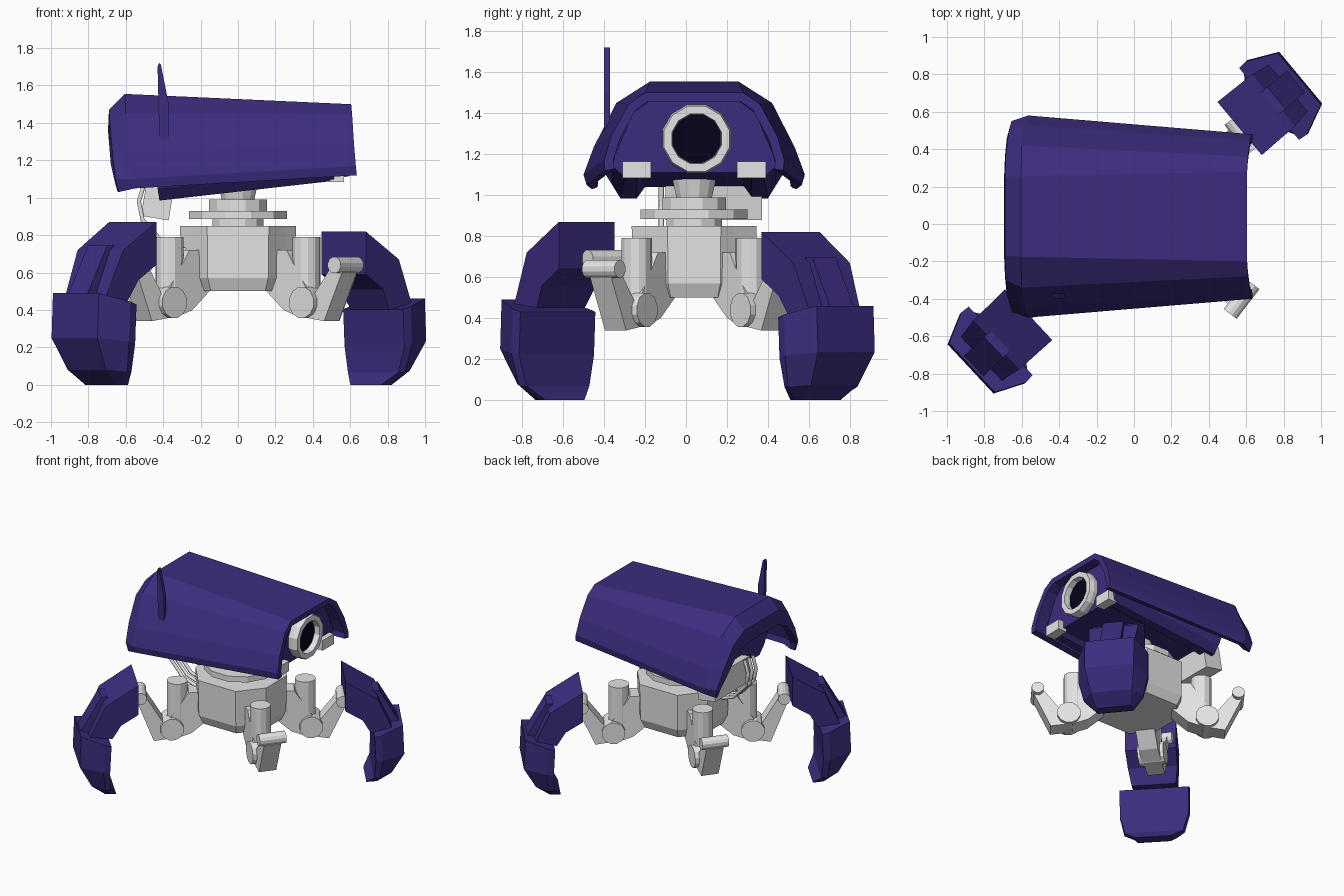
import bpy, bmesh, math
from mathutils import Matrix, Vector

if "Cube" in bpy.data.objects:
    bpy.data.objects.remove(bpy.data.objects["Cube"])

CY = 0.04  # the body axis sits slightly behind the origin


def material(name, rgb):
    m = bpy.data.materials.new(name)
    m.diffuse_color = (*rgb, 1)
    m.use_nodes = True
    m.node_tree.nodes["Principled BSDF"].inputs["Base Color"].default_value = m.diffuse_color
    return m


PURPLE = material("purple armour", (0.046, 0.025, 0.21))
GREY = material("light grey metal", (0.78, 0.78, 0.78))
DARK = material("dark lens", (0.001, 0.001, 0.010))


def make(name, verts, faces, mat, frame=Matrix()):
    bm = bmesh.new()
    vs = [bm.verts.new(frame @ Vector(v)) for v in verts]
    for f in faces:
        bm.faces.new([vs[i] for i in f])
    bmesh.ops.recalc_face_normals(bm, faces=bm.faces)
    me = bpy.data.meshes.new(name)
    bm.to_mesh(me)
    bm.free()
    me.materials.append(mat)
    ob = bpy.data.objects.new(name, me)
    bpy.context.collection.objects.link(ob)
    return ob


def loft(name, rings, mat, frame=Matrix(), closed=True):
    """Skin equal-length rings; closed rings also get end caps."""
    n = len(rings[0])
    faces = []
    for k in range(len(rings) - 1):
        for i in range(n if closed else n - 1):
            j = (i + 1) % n
            faces.append((k*n + i, k*n + j, k*n + n + j, k*n + n + i))
    if closed:
        faces += [tuple(range(n)), tuple(range((len(rings) - 1)*n, len(rings)*n))]
    return make(name, [p for r in rings for p in r], faces, mat, frame)


def slab(name, profile, half, mat, frame=Matrix()):
    """Radial profile (x, z) given a sideways thickness."""
    return loft(name, [[(x, s*half, z) for x, z in profile] for s in (-1, 1)], mat, frame)


def tube(name, a, b, ra, rb, mat, frame=Matrix(), sides=12):
    a, b = Vector(a), Vector(b)
    q = (b - a).to_track_quat('Z', 'Y')
    ring = lambda c, r: [c + q @ Vector((r*math.cos(t), r*math.sin(t), 0))
                         for t in ((i + 0.5)*2*math.pi/sides for i in range(sides))]
    return loft(name, [ring(a, ra), ring(b, rb)], mat, frame)


def box(name, c, size, mat, frame=Matrix()):
    x, y, z = (s/2 for s in size)
    return loft(name, [[(u*x, v*y, w*z) for u, v in ((-1, -1), (1, -1), (1, 1), (-1, 1))]
                       for w in (-1, 1)], mat, Matrix.Translation(c) @ frame)


def radial(deg):
    return Matrix.Translation((0, CY, 0)) @ Matrix.Rotation(math.radians(deg), 4, 'Z')


centre = Matrix.Translation((0, CY, 0))

# base block, a many-sided drum tapered underneath
drum = [(.31, .10), (.255, .205), (.165, .275), (.165, .305)]
quarter = [(.31, .13), (.25, .20), (.165, .305)]
drum = (quarter + [(-x, y) for x, y in reversed(quarter)]
        + [(-x, -y) for x, y in quarter] + [(x, -y) for x, y in reversed(quarter)])
loft("base_block", [[(x*s, y*s, z) for x, y in drum]
                    for s, z in ((.88, .50), (.98, .57), (1, .85))], GREY, centre)

# turntable neck
for name, z0, z1, r0, r1 in (("neck_foot", .84, .89, .14, .14), ("neck_disc", .885, .93, .27, .27),
                             ("neck_collar", .93, .99, .16, .16), ("neck_top", .99, 1.10, .09, .115)):
    tube(name, (0, 0, z0), (0, 0, z1), r0, r1, GREY, centre, 12)

# four hips: gusset, upright cylinder, joint barrel, arm and arm pin
for name, deg, lift in (("back_right", 37, 0), ("back_left", 143, 0),
                        ("front_left", 217.5, .05), ("front_right", 322.5, 0)):
    f = radial(deg)
    slab(name + "_hip_gusset", [(.2, .72), (.38, .72), (.55, .46), (.47, .36), (.36, .40), (.2, .54)],
         .07, GREY, f)
    tube(name + "_hip_cylinder", (.46, 0, .50), (.46, 0, .79), .075, .075, GREY, f)
    tube(name + "_hip_joint", (.50, -.095, .44), (.50, .095, .44), .085, .085, GREY, f)
    slab(name + "_arm", [(.50, .36), (.63, .34), (.75, .60 + lift), (.70, .66 + lift), (.56, .48)],
         .065, GREY, f)
    tube(name + "_arm_pin", (.725, -.10, .64 + lift), (.725, .10, .64 + lift), .045, .045, GREY, f)


# armoured legs on one diagonal only
def leg(name, deg, dr, dz, squash):
    f = radial(deg) @ Matrix.Translation((dr, 0, 0))
    up = f @ Matrix.Translation((0, 0, dz))
    # upper plate: profile with its own half width at each point
    prof = [(.765, .87, .185), (1.0, .72, .18), (1.11, .47, .16),
            (.95, .45, .16), (.89, .56, .18), (.765, .64, .185)]
    loft(name + "_upper_armour", [[(r, s*w, z) for r, z, w in prof] for s in (-1, 1)], PURPLE, up)
    slab(name + "_armour_bar", [(.97, .745), (1.02, .745), (1.17, .48), (1.07, .46)], .075, PURPLE, up)
    # lower plate: rows of radius, half width, height for outer edge, wing and inner edge
    rows = (((1.18, .18, .49), (1.02, .255, .445), (.97, .25, .43)),
            ((1.19, .18, .25), (1.03, .255, .23), (.98, .25, .22)),
            ((1.10, .15, .08), (1.01, .22, .07), (.97, .21, .07)),
            ((1.00, .12, 0), (.96, .13, 0), (.92, .13, 0)))
    rings = [[(r, w, z*squash) for r, w, z in row] + [(r, -w, z*squash) for r, w, z in reversed(row)]
             for row in rows]
    loft(name + "_lower_armour", rings, PURPLE, f)


leg("front_left_leg", 223, .005, 0, 1)
leg("back_right_leg", 39.8, -.03, -.05, .94)


# head shell: an arched loft, open below, at the nose and under the tail
def arch(pts):
    """Half arch of (x, half width, z) from top to rim, mirrored to a full arch."""
    return [(x, -w, z) for x, w, z in reversed(pts)] + list(pts)


shell = loft("head_shell", [arch(p) for p in (
    [(-.695, .20, 1.36), (-.69, .32, 1.30), (-.68, .42, 1.18), (-.66, .475, 1.09), (-.645, .48, 1.035)],
    [(-.69, .21, 1.47), (-.685, .34, 1.40), (-.67, .45, 1.23), (-.655, .51, 1.10), (-.64, .50, 1.03)],
    [(-.605, .215, 1.555), (-.60, .38, 1.45), (-.58, .49, 1.235), (-.565, .54, 1.10), (-.55, .525, 1.05)],
    [(.605, .24, 1.50), (.61, .32, 1.445), (.62, .405, 1.29), (.63, .44, 1.17), (.635, .435, 1.12)])],
    PURPLE, centre, closed=False)
mod = shell.modifiers.new("thickness", 'SOLIDIFY')
mod.thickness = .045
mod.offset = -1

# hull inside the shell: face panel at its nose, two rails along the bottom
loft("head_hull", [arch(p) for p in (
    [(-.42, .20, 1.50), (-.42, .34, 1.40), (-.43, .45, 1.13), (-.43, .40, 1.05), (-.42, .36, .985),
     (-.42, .28, .985), (-.42, .24, 1.04)][::-1],
    [(.52, .22, 1.46), (.52, .30, 1.40), (.53, .385, 1.20), (.52, .40, 1.14), (.51, .34, 1.09),
     (.51, .28, 1.09), (.52, .24, 1.11)][::-1])],
    PURPLE, centre)

# lens: grey ring with a dark recessed glass
eye = Matrix.Translation((0, CY + .012, 1.275)) @ Matrix.Rotation(math.pi/12, 4, 'X')
ring = lambda x, r: [(x, r*math.cos(i*math.pi/6), r*math.sin(i*math.pi/6)) for i in range(12)]
rings = [ring(.48, .165), ring(.56, .173), ring(.595, .165), ring(.595, .125), ring(.54, .12), ring(.48, .12)]
loft("lens_ring", rings + [rings[0]], GREY, eye)
tube("lens_glass", (.50, 0, 0), (.55, 0, 0), .123, .123, DARK, eye)

# small lamps under the lens
for side, s in (("left", -1), ("right", 1)):
    box(side + "_nose_lamp", (.53, CY + s*.28, 1.125), (.075, .14, .08), GREY)

# antenna blade
slab("antenna", [(-.42, 1.30), (-.37, 1.30), (-.37, 1.5), (-.412, 1.71), (-.422, 1.72), (-.43, 1.70)],
     .014, PURPLE, Matrix.Translation((0, -.385, 0)))

# gear box hanging below the tail
box("tail_gear_box", (-.43, .135, .98), (.15, .47, .18), GREY, Matrix.Rotation(.17, 4, 'Y'))

# cables from the tail box to the base
for i in range(3):
    cu = bpy.data.curves.new("cable", 'CURVE')
    cu.dimensions = '3D'
    cu.bevel_depth = .013
    cu.bevel_resolution = 1
    sp = cu.splines.new('POLY')
    y = -.02 - i*.05
    pts = [(-.50, y, 1.08), (-.53, y, .98), (-.51, y, .88), (-.40, y, .76), (-.28, y, .72)]
    sp.points.add(len(pts) - 1)
    for p, c in zip(sp.points, pts):
        p.co = (*c, 1)
    cu.materials.append(GREY)
    ob = bpy.data.objects.new("cable_%d" % (i + 1), cu)
    bpy.context.collection.objects.link(ob)
